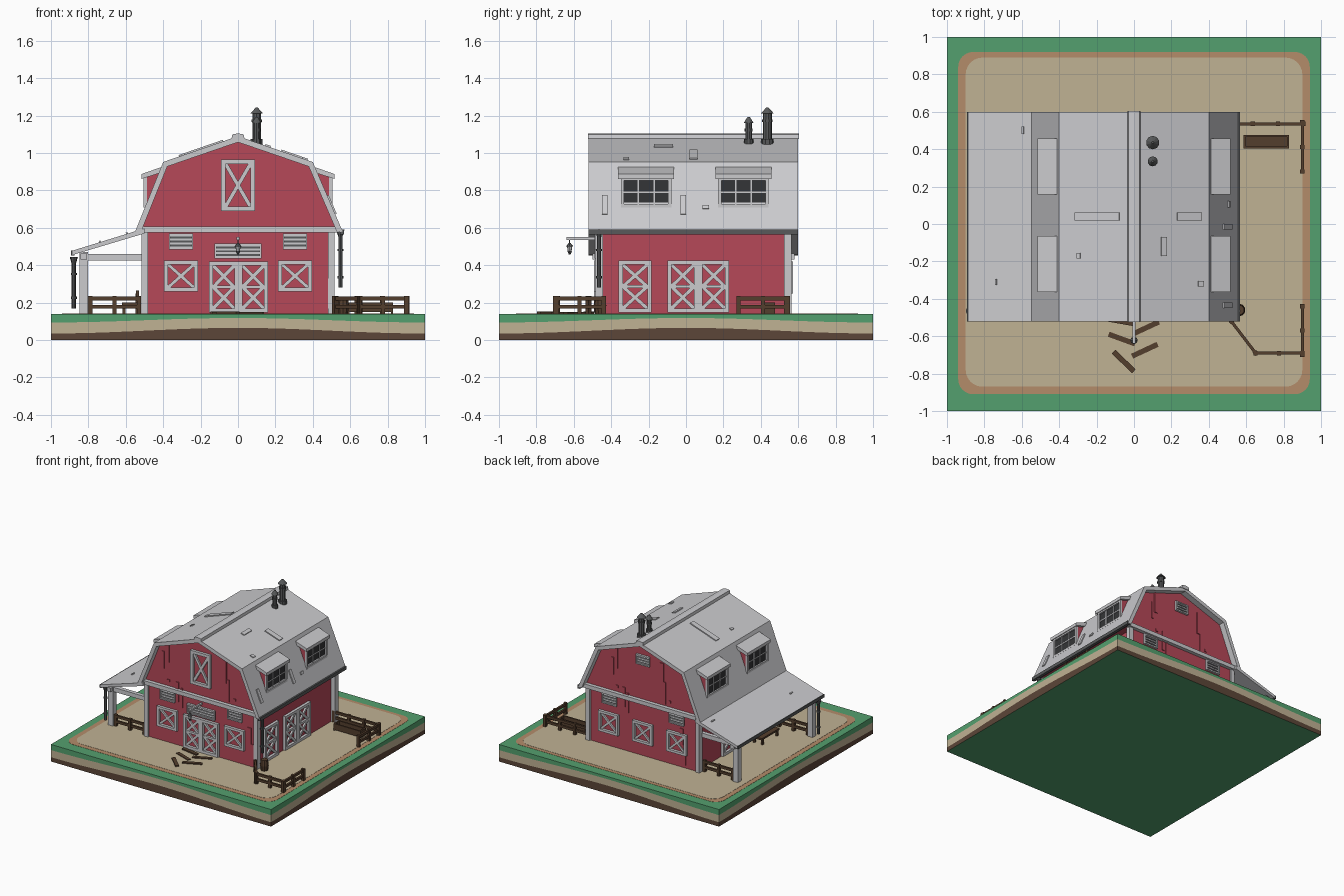
import bpy, bmesh, math
from mathutils import Matrix, Vector

if "Cube" in bpy.data.objects:
    bpy.data.objects.remove(bpy.data.objects["Cube"])

def srgb(*c):
    return [((v / 255 + 0.055) / 1.055) ** 2.4 if v > 10 else v / 3294 for v in c] + [1]

COL = dict(green=(84, 160, 110), sand=(192, 178, 148), clay=(180, 140, 106), soil=(92, 70, 56),
           red=(182, 72, 88), grey=(203, 203, 206), wood=(84, 62, 45), iron=(88, 90, 91), pane=(52, 53, 55))
MAT = {}
for n, c in COL.items():
    MAT[n] = bpy.data.materials.new(n)
    MAT[n].diffuse_color = srgb(*c)
parts = {}

def P(name, mat):
    return parts.setdefault(name, (bmesh.new(), [mat]))[0]

def box(bm, x0, x1, y0, y1, z0, z1, M=Matrix()):
    bmesh.ops.create_cube(bm, size=1, matrix=M @ Matrix.Translation(((x0+x1)/2, (y0+y1)/2, (z0+z1)/2))
                          @ Matrix.Diagonal((x1-x0, y1-y0, z1-z0, 1)))

def bar(bm, M, u0, v0, u1, v1, w, d0, d1):
    """Flat bar from (u0,v0) to (u1,v1) in the plane of M, depth d0..d1."""
    L, a = math.hypot(u1-u0, v1-v0), math.atan2(v1-v0, u1-u0)
    T = M @ Matrix.Translation(((u0+u1)/2, (v0+v1)/2, 0)) @ Matrix.Rotation(a, 4, 'Z')
    box(bm, -L/2, L/2, -w/2, w/2, d0, d1, T)

def prism(bm, pts, y0, y1, sx=1):
    """Extrude an x-z outline along y."""
    a = [bm.verts.new((x*sx, y0, z)) for x, z in pts]
    b = [bm.verts.new((x*sx, y1, z)) for x, z in pts]
    bm.faces.new(a)
    bm.faces.new(b[::-1])
    for i in range(len(a)):
        j = (i+1) % len(a)
        bm.faces.new((a[i], a[j], b[j], b[i]))

def cyl(bm, x, y, z0, z1, r0, r1=None, n=10):
    bmesh.ops.create_cone(bm, cap_ends=True, segments=n, radius1=r0, radius2=r0 if r1 is None else r1,
                          depth=z1-z0, matrix=Matrix.Translation((x, y, (z0+z1)/2)))

def frame(o, u, v):
    u, v = Vector(u), Vector(v).normalized()
    M = Matrix((u, v, u.cross(v))).transposed().to_4x4()
    return Matrix.Translation(o) @ M

FRONT = frame((0, -.47, 0), (1, 0, 0), (0, 0, 1))
BACK = frame((0, .55, 0), (-1, 0, 0), (0, 0, 1))
RIGHT = frame((.48, 0, 0), (0, 1, 0), (0, 0, 1))
LEFT = frame((-.48, 0, 0), (0, -1, 0), (0, 0, 1))

def rim(bm, M, u0, u1, v0, v1, t, d):
    for u in (u0+t/2, u1-t/2):
        bar(bm, M, u, v0, u, v1, t, 0, d)
    for v in (v0+t/2, v1-t/2):
        bar(bm, M, u0+t, v, u1-t, v, t, 0, d)

def crossed(name, M, u0, u1, v0, v1, t=.02, rows=1, d=.022):
    """Framed panel with X braces."""
    bm = P(name, 'grey')
    rim(bm, M, u0, u1, v0, v1, t, d)
    h = (v1-v0-2*t) / rows
    for r in range(rows):
        a, b = v0+t+r*h, v0+t+(r+1)*h
        if r:
            bar(bm, M, u0+t, a, u1-t, a, t*.8, 0, d-.004)
        bar(bm, M, u0+t, a, u1-t, b, t*.9, 0, d-.008)
        bar(bm, M, u0+t, b, u1-t, a, t*.9, 0, d-.009)

def vent(M, u0, u1, v0, v1):
    rim(P('vent_frames', 'grey'), M, u0, u1, v0, v1, .009, .018)
    bar(P('vent_backs', 'iron'), M, u0, (v0+v1)/2, u1, (v0+v1)/2, v1-v0-.01, 0, .004)
    for i in range(4):
        v = v0 + (i+.5)*(v1-v0)/4
        bar(P('vent_slats', 'grey'), M, u0, v, u1, v, .011, 0, .012)

# layered ground block with wavy strata
g = P('ground_block', 'green')
parts['ground_block'][1].extend(['sand', 'soil'])
N, rings = 24, [[], [], [], []]
for k in range(4):
    R = Matrix.Rotation(k*math.pi/2, 3, 'Z')
    for i in range(N):
        t = -1 + 2*i/N
        zs = (0, .05 + .015*math.cos(math.pi*t), .106 + .012*math.cos(math.pi*t*1.0), .14)
        for r, z in zip(rings, zs):
            r.append(g.verts.new(R @ Vector((t, -1, z))))
for lv in range(3):
    for i in range(4*N):
        j = (i+1) % (4*N)
        f = g.faces.new((rings[lv][i], rings[lv][j], rings[lv+1][j], rings[lv+1][i]))
        f.material_index = 2 - lv
g.faces.new(rings[3])
g.faces.new(rings[0][::-1])

# yard with rounded corners
def yard(name, mat, hx, y0, y1, r, top):
    pts = []
    for k, (sx, cy) in enumerate(((1, y1-r), (-1, y1-r), (-1, y0+r), (1, y0+r))):
        for i in range(7):
            a = (k + i/6) * math.pi/2
            pts.append((sx*(hx-r) + r*math.cos(a), cy + r*math.sin(a)))
    bm = P(name, mat)
    f = bm.faces.new([bm.verts.new((x, y, .138)) for x, y in pts])
    e = bmesh.ops.extrude_face_region(bm, geom=[f])
    bmesh.ops.translate(bm, vec=(0, 0, top-.138), verts=[v for v in e['geom'] if isinstance(v, bmesh.types.BMVert)])
yard('yard_border', 'clay', .94, -.91, .92, .08, .1415)
yard('yard_sand', 'sand', .9, -.87, .89, .09, .143)

# barn body and gambrel roof
prism(P('barn_walls', 'red'), [(-.48, .14), (.48, .14), (.48, .575), (.53, .585), (.385, .93), (0, 1.062),
                               (-.385, .93), (-.53, .585), (-.48, .575)], -.47, .55)
prism(P('roof', 'grey'), [(-.55, .58), (-.4, .952), (0, 1.09), (.4, .952), (.56, .58), (.53, .575), (.378, .928),
                          (0, 1.058), (-.378, .928), (-.52, .575)], -.52, .6)
prism(P('ridge_cap', 'grey'), [(-.035, 1.075), (-.03, 1.1), (0, 1.105), (.03, 1.1), (.035, 1.075)], -.525, .605)
prism(P('porch_roof', 'grey'), [(-.5, .597), (-.885, .478), (-.885, .455), (-.5, .57)], -.52, .6)
box(P('gutters', 'iron'), .545, .568, -.52, .6, .565, .592)
box(P('gutters', 'iron'), -.893, -.875, -.52, .6, .452, .478)

# corner posts and bands
for x in (-.498, .498):
    for y in (-.465, .545):
        box(P('corner_posts', 'grey'), x-.018, x+.018, y-.02, y+.02, .14, .58)
for M in (FRONT, BACK):
    bar(P('wall_bands', 'grey'), M, -.53, .59, .53, .59, .032, 0, .03)

# front, back and side openings
crossed('loft_window', FRONT, -.09, .09, .69, .965, .024)
for u0, u1 in ((-.155, .002), (.002, .16)):
    crossed('front_doors', FRONT, u0, u1, .147, .42, .022, 2)
for x in (-.305, .305):
    crossed('front_windows', FRONT, x-.09, x+.09, .26, .425)
    vent(FRONT, x-.065, x+.065, .485, .57)
    vent(BACK, x-.065, x+.065, .485, .57)
vent(FRONT, -.125, .125, .435, .515)
vent(BACK, -.06, .06, .89, .97)
for x in (-.31, 0, .31):
    crossed('back_windows', BACK, x-.09, x+.09, .25, .42)
for M, s in ((RIGHT, 1), (LEFT, -1)):
    for a, b in ((-.36, -.185), (-.1, .065), (.065, .23)):
        a, b = sorted((a*s, b*s))
        crossed('side_doors', M, a, b, .147, .425, .022, 2)

# loose red wall boards
for x, w, a, b in ((.212, .03, .77, .95), (.24, .02, .62, .8), (-.35, .02, .74, .88), (-.31, .03, .8, .97), (.435, .03, .3, .46),
                   (.465, .03, .17, .33), (-.22, .025, .5, .66), (-.18, .02, .46, .62), (.3, .02, .64, .66), (-.3, .02, .64, .66)):
    bar(P('wall_boards', 'red'), FRONT, x, a, x, b, w, 0, .007)
    bar(P('wall_boards', 'red'), BACK, x*.8, a, x*.8, b, w, 0, .007)

# dormers on both slopes
for s, M in ((1, RIGHT), (-1, LEFT)):
    for y in (-.213, .307):
        prism(P('dormer_walls', 'red'), [(.39, .91), (.487, .872), (.487, .71), (.44, .71)], y-.13, y+.13, s)
        prism(P('dormer_roofs', 'grey'), [(.395, .93), (.515, .888), (.515, .862), (.395, .9)], y-.15, y+.15, s)
        D = M @ Matrix.Translation((0, 0, .007))
        c = y*s
        bar(P('dormer_glass', 'pane'), D, c-.13, .79, c+.13, .79, .14, 0, .006)
        bm = P('dormer_frames', 'grey')
        rim(bm, D, c-.135, c+.135, .71, .87, .017, .018)
        bar(bm, D, c-.13, .79, c+.13, .79, .008, 0, .012)
        for k in (-.042, .042):
            bar(bm, D, c+k, .715, c+k, .865, .008, 0, .011)

# roof patches
slopes = {'lo': frame((.56, 0, .58), (0, 1, 0), (-.16, 0, .372)), 'up': frame((.4, 0, .952), (0, 1, 0), (-.4, 0, .138)),
          'lup': frame((-.4, 0, .952), (0, -1, 0), (.4, 0, .138)), 'porch': frame((-.885, 0, .478), (0, -1, 0), (.385, 0, .119))}
for k, u, w, a, b in (('lo', -.435, .03, .1, .21), ('lo', -.015, .03, .1, .21), ('lo', .105, .035, .13, .15), ('up', .04, .045, .04, .18),
                      ('up', -.32, .03, .03, .06), ('up', -.12, .1, .24, .27), ('lup', -.04, .045, .09, .34), ('lup', .17, .03, .1, .12),
                      ('porch', -.5, .04, .3, .31), ('porch', .31, .03, .15, .16)):
    bar(P('roof_patches', 'grey'), slopes[k], u, a, u, b, w, -.002, .008)

# chimney pipes with caps
for y, r, h in ((.435, .024, 1.215), (.335, .018, 1.165)):
    bm = P('chimney_pipes', 'iron')
    cyl(bm, .1, y, 1.03, h, r)
    cyl(bm, .1, y, 1.04, 1.075, r*1.4)
    cyl(bm, .1, y, h-.05, h-.035, r*1.2)
    cyl(bm, .1, y, h-.005, h+.028, r*1.5, .006)

# porch posts and beams
for y in (-.455, .515):
    box(P('porch_posts', 'grey'), -.848, -.803, y-.022, y+.022, .14, .47)
    box(P('porch_beams', 'grey'), -.848, -.48, y-.016, y+.016, .425, .46)
box(P('porch_beams', 'grey'), -.842, -.808, -.5, .58, .43, .462)

# downpipes, barrel
for x, y, a, b in ((.547, -.465, .28, .59), (-.878, -.465, .17, .445)):
    bm = P('downpipes', 'iron')
    cyl(bm, x, y, a, b-.03, .011, n=8)
    cyl(bm, x, y, b-.035, b, .012, .022, n=8)
    for z in (a+.05, (a+b)/2+.04):
        cyl(bm, x, y, z, z+.012, .016, n=8)
cyl(P('barrel', 'wood'), .562, -.46, .14, .185, .027, .034)
cyl(P('barrel', 'wood'), .562, -.46, .185, .23, .034, .027)

# hanging lantern
box(P('lantern_arm', 'grey'), -.007, .007, -.64, -.47, .535, .55)
bm = P('lantern', 'iron')
cyl(bm, 0, -.622, .515, .54, .003, n=6)
cyl(bm, 0, -.622, .5, .518, .02, .006, 8)
cyl(P('lantern_glass', 'grey'), 0, -.622, .475, .5, .01, .014, 8)
cyl(bm, 0, -.622, .458, .475, .005, .012, 8)

# fences
def fence(x0, y0, x1, y1, n):
    bm, d = P('fences', 'wood'), Vector((x1-x0, y1-y0, 0))
    M = frame((x0, y0, 0), d.normalized(), (0, 0, 1))
    L = d.length
    for z in (.178, .222):
        bar(bm, M, -.01, z, L+.01, z, .02, -.008, .008)
    for i in range(n):
        u = L*i/(n-1)
        box(bm, u-.011, u+.011, .14, .236, -.012, .012, M)
for f in ((.52, -.52, .65, -.69, 2), (.65, -.69, .9, -.69, 3), (.9, -.7, .9, -.44, 3), (.5, .535, .905, .535, 4),
          (.9, .545, .9, .28, 3), (-.79, -.455, -.53, -.455, 3), (-.79, .515, -.53, .515, 3)):
    fence(*f)

# feeding trough and porch bench
bm = P('trough', 'wood')
box(bm, .585, .83, .405, .475, .15, .165)
for y in (.41, .47):
    box(bm, .585, .83, y-.006, y+.006, .155, .2)
for x in (.591, .824):
    box(bm, x-.006, x+.006, .405, .475, .14, .2)
bm = P('porch_bench', 'wood')
box(bm, -.62, -.53, -.33, -.1, .185, .2)
box(bm, -.545, -.53, -.33, -.1, .22, .265)
for y in (-.31, -.12):
    for x, z in ((-.61, .19), (-.54, .25)):
        box(bm, x-.008, x+.008, y-.008, y+.008, .14, z)

# loose planks by the door
FLOOR = frame((0, 0, .143), (1, 0, 0), (0, 1, 0))
for i, (x, y, a) in enumerate(((-.065, -.615, -20), (.065, -.555, 25), (.058, -.675, 25), (-.055, -.735, -44), (-.07, -.52, -10))):
    c, s = .075*math.cos(math.radians(a)), .075*math.sin(math.radians(a))
    bar(P('loose_planks', 'wood'), FLOOR, x-c, y-s, x+c, y+s, .028, -.002, .006 + .001*i)

# turn every part into an object
for name, (bm, mats) in parts.items():
    bmesh.ops.recalc_face_normals(bm, faces=bm.faces)
    me = bpy.data.meshes.new(name)
    bm.to_mesh(me)
    bm.free()
    for m in mats:
        me.materials.append(MAT[m])
    bpy.context.collection.objects.link(bpy.data.objects.new(name, me))

for m in bpy.data.materials:
    if m.users and not m.is_grease_pencil:
        m.use_nodes = True
        m.node_tree.nodes["Principled BSDF"].inputs["Base Color"].default_value = m.diffuse_color
